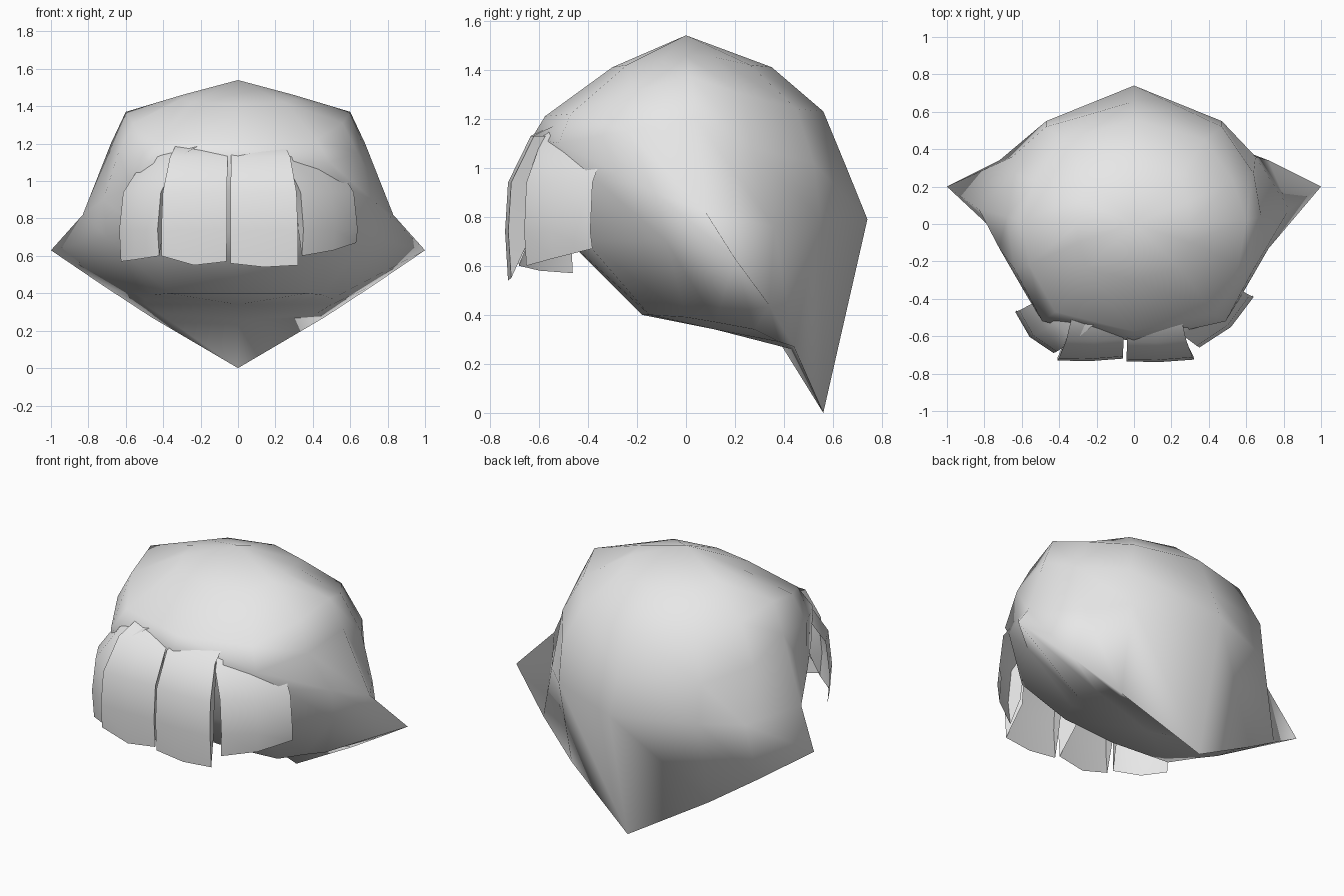
import bpy, bmesh, math
from mathutils import Vector

if "Cube" in bpy.data.objects:
    bpy.data.objects.remove(bpy.data.objects["Cube"])

mat = bpy.data.materials.new("light_grey")
mat.diffuse_color = (0.8, 0.8, 0.8, 1)
mat.use_nodes = True
mat.node_tree.nodes["Principled BSDF"].inputs["Base Color"].default_value = mat.diffuse_color


def finish(bm, name, angle):
    me = bpy.data.meshes.new(name)
    bm.to_mesh(me)
    bm.free()
    ob = bpy.data.objects.new(name, me)
    bpy.context.collection.objects.link(ob)
    me.materials.append(mat)
    bpy.ops.object.select_all(action='DESELECT')
    ob.select_set(True)
    bpy.context.view_layer.objects.active = ob
    bpy.ops.object.shade_smooth_by_angle(angle=math.radians(angle))
    return ob


# Hair cap: half-profiles from crown to rim to underside, front round to back
columns = [
    [(0, -.30, 1.41), (0, -.575, 1.21), (0, -.63, 1.12), (0, -.60, .95), (0, -.50, .72), (0, -.18, .40)],
    [(.25, -.24, 1.42), (.42, -.47, 1.22), (.49, -.52, 1.10), (.57, -.39, .97), (.46, -.41, .70), (.37, -.15, .40)],
    [(.30, -.10, 1.44), (.56, -.22, 1.31), (.64, -.24, 1.15), (.72, -.13, .90), (.70, -.08, .70), (.45, 0, .39)],
    [(.30, 0, 1.46), (.60, .02, 1.37), (.68, .04, 1.20), (.83, .08, .82), (1.0, .20, .63), (.50, .12, .37)],
    [(.29, .12, 1.45), (.53, .23, 1.30), (.64, .27, 1.08), (.65, .36, .76), (.72, .34, .44), (.50, .28, .34)],
    [(.25, .26, 1.42), (.38, .45, 1.24), (.47, .52, 1.02), (.47, .55, .79), (.46, .44, .27), (.42, .38, .29)],
    [(0, .35, 1.41), (0, .56, 1.23), (0, .655, 1.0), (0, .74, .79), (0, .56, 0), (0, .43, .26)],
]
mirrored = [[(-x, y, z) for x, y, z in c] for c in columns[-2:0:-1]]
bm = bmesh.new()
grid = [[bm.verts.new(p) for p in c] for c in columns + mirrored]
crown = bm.verts.new((0, 0, 1.54))
under = bm.verts.new((0, .12, .34))
for i, a in enumerate(grid):
    b = grid[(i + 1) % len(grid)]
    bm.faces.new((crown, a[0], b[0]))
    bm.faces.new((under, b[-1], a[-1]))
    for j in range(len(a) - 1):
        bm.faces.new((a[j], a[j + 1], b[j + 1], b[j]))
bmesh.ops.recalc_face_normals(bm, faces=bm.faces)
finish(bm, "hair_cap", 100)

# Fringe locks: left edge x, y; right edge x, y; bottom heights left, middle, right
locks = [
    (-.635, -.47, -.43, -.69, .57, .58, .60),
    (-.41, -.73, -.06, -.72, .60, .55, .57),
    (-.04, -.735, .32, -.725, .56, .54, .55),
    (.35, -.66, .64, -.39, .60, .63, .67),
]
# each row: inward push, sideways scale, height (the last row follows the bottom heights)
rows = [(.23, .80, 1.19), (.105, .88, 1.13), (.012, .98, .94), (0, 1, .74), (.012, 1, None)]
for n, (lx, ly, rx, ry, *bottom) in enumerate(locks):
    bm = bmesh.new()
    left, right = Vector((lx, ly)), Vector((rx, ry))
    mid = (left + right) / 2
    out = Vector((right.y - left.y, left.x - right.x)).normalized()
    bulge = .008 if n in (1, 2) else .035
    section = [left, mid + out * bulge, right]
    verts = []
    for push, scale, z in rows:
        pts = [p - out * push for p in section]
        verts.append([bm.verts.new((p.x * scale, p.y, e if z is None else z)) for p, e in zip(pts, bottom)])
    for upper, lower in zip(verts, verts[1:]):
        for c in range(2):
            bm.faces.new((upper[c], lower[c], lower[c + 1], upper[c + 1]))
    # side walls run from the lock edge back into the cap and taper to the bottom corner
    for c, sign in ((0, 1), (2, -1)):
        if (n, c) in ((0, 0), (3, 2)):
            continue
        back = [bm.verts.new(v[c].co - Vector((out.x, out.y, 0)) * .10 + Vector((.04 * sign, 0, 0)))
                for v in verts[1:4]]
        for r in range(2):
            quad = (verts[r + 1][c], back[r], back[r + 1], verts[r + 2][c])
            bm.faces.new(quad[::sign])
        tip = (verts[3][c], back[2], verts[4][c])
        bm.faces.new(tip[::sign])
    finish(bm, f"fringe_lock_{n + 1}", 50)
